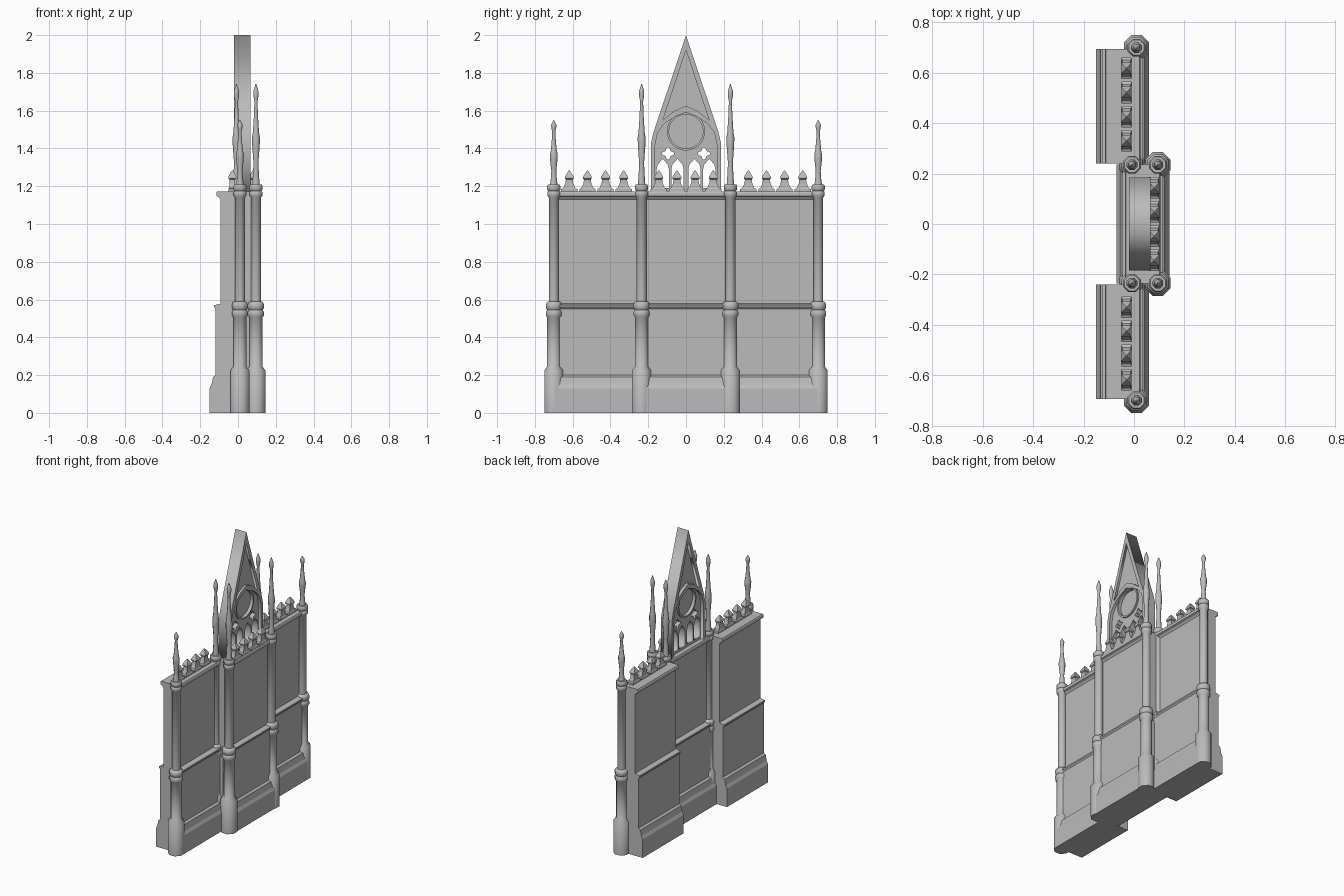
import bpy, bmesh, math
from mathutils import Matrix

cube = bpy.data.objects.get("Cube")
if cube:
    bpy.data.objects.remove(cube, do_unlink=True)

stone = bpy.data.materials.new("grey_stone")
stone.use_nodes = True
COLOUR = (0.5, 0.5, 0.5, 1)
stone.diffuse_color = COLOUR
stone.node_tree.nodes["Principled BSDF"].inputs["Base Color"].default_value = COLOUR


def add_mesh(name, mesh, smooth=False):
    obj = bpy.data.objects.new(name, mesh)
    bpy.context.scene.collection.objects.link(obj)
    mesh.materials.clear()
    mesh.materials.append(stone)
    if smooth:
        bpy.ops.object.select_all(action='DESELECT')
        obj.select_set(True)
        bpy.context.view_layer.objects.active = obj
        bpy.ops.object.shade_smooth_by_angle(angle=math.radians(50))
    return obj


def loft(name, rings, smooth=False):
    """Skin a list of closed point rings and cap both ends."""
    bm = bmesh.new()
    loops = [[bm.verts.new(p) for p in ring] for ring in rings]
    n = len(loops[0])
    for a, b in zip(loops, loops[1:]):
        for i in range(n):
            j = (i + 1) % n
            bm.faces.new((a[i], a[j], b[j], b[i]))
    bm.faces.new(loops[0])
    bm.faces.new(loops[-1])
    bmesh.ops.recalc_face_normals(bm, faces=bm.faces)
    mesh = bpy.data.meshes.new(name)
    bm.to_mesh(mesh)
    bm.free()
    return add_mesh(name, mesh, smooth)


def octagon_turning(name, x, y, profile):
    """Eight-sided turning; profile holds (half width, height)."""
    rings = []
    for half, z in profile:
        r = half / math.cos(math.pi / 8)
        rings.append([(x + r * math.cos((k + .5) * math.pi / 4),
                       y + r * math.sin((k + .5) * math.pi / 4), z) for k in range(8)])
    return loft(name, rings, True)


def plate(name, outlines, x0, x1):
    """Flat plate in the y-z plane; later outlines cut holes."""
    curve = bpy.data.curves.new(name, 'CURVE')
    curve.dimensions = '2D'
    curve.fill_mode = 'BOTH'
    curve.extrude = (x1 - x0) / 2
    for pts in outlines:
        spline = curve.splines.new('POLY')
        spline.points.add(len(pts) - 1)
        for point, (y, z) in zip(spline.points, pts):
            point.co = (y, z, 0, 1)
        spline.use_cyclic_u = True
    temp = bpy.data.objects.new(name + "_outline", curve)
    bpy.context.scene.collection.objects.link(temp)
    graph = bpy.context.evaluated_depsgraph_get()
    mesh = bpy.data.meshes.new_from_object(temp.evaluated_get(graph))
    bpy.data.objects.remove(temp, do_unlink=True)
    # local x, y, z become world y, z, x
    mesh.transform(Matrix(((0, 0, 1, (x0 + x1) / 2), (1, 0, 0, 0), (0, 1, 0, 0), (0, 0, 0, 1))))
    return add_mesh(name, mesh)


def mirrored(half):
    """Complete a right-hand outline that starts and ends on or near the axis."""
    return half + [(-y, z) for y, z in reversed(half) if y > 0]


def circle(y, z, r, n=32):
    return [(y + r * math.cos(2 * math.pi * k / n), z + r * math.sin(2 * math.pi * k / n))
            for k in range(n)]


# Wall bays: one moulded section, (half depth, height), run along y
WALL = [(.105, 0), (.105, .13), (.095, .15), (.087, .19), (.073, .2), (.073, .55),
        (.081, .56), (.081, .57), (.047, .578), (.047, 1.13), (.056, 1.142),
        (.07, 1.148), (.07, 1.165), (.066, 1.172)]


def wall(name, x, y0, y1):
    section = [(x + d, z) for d, z in WALL] + [(x - d, z) for d, z in reversed(WALL)]
    loft(name, [[(px, y, pz) for px, pz in section] for y in (y0, y1)])


wall("left_wing_wall", -.045, .24, .695)
wall("right_wing_wall", -.045, -.695, -.24)
wall("centre_wall", .035, -.237, .237)

# Octagonal buttress towers with collars and turned pinnacles
SHAFT = [(.05, 0), (.05, .225), (.035, .245), (.035, .505), (.042, .515), (.042, .535),
         (.036, .545), (.042, .555), (.042, .575), (.036, .587), (.026, .59), (.026, 1.14),
         (.034, 1.15), (.034, 1.168), (.029, 1.175), (.035, 1.182), (.035, 1.2), (.03, 1.21)]
SPIRE = [(.02, 0), (.016, .1), (.013, .22), (.02, .4), (.021, .47), (.016, .53),
         (.011, .68), (.008, .83), (.013, .88), (.014, .93), (.007, .97), (.002, 1)]


def tower(name, x, y, top):
    octagon_turning(name + "_shaft", x, y, SHAFT)
    octagon_turning(name + "_pinnacle", x, y, [(r, 1.205 + t * (top - 1.205)) for r, t in SPIRE])


for side, s in (("left", 1), ("right", -1)):
    tower(side + "_end_tower", .01, s * .7, 1.55)
    tower(side + "_front_tower", .095, s * .235, 1.74)
    tower(side + "_rear_tower", -.008, s * .235, 1.74)

# Pointed cresting along the wall tops: (half depth, half width, height)
CREST = [(.02, .043, 1.165), (.02, .043, 1.185), (.017, .032, 1.19), (.014, .021, 1.215),
         (.014, .018, 1.235), (.021, .023, 1.24), (.021, .023, 1.25),
         (.01, .01, 1.272), (.003, .003, 1.282)]


def crest(name, x, y):
    loft(name, [[(x + a, y + b, z), (x - a, y + b, z), (x - a, y - b, z), (x + a, y - b, z)]
                for a, b, z in CREST])


for k in range(4):
    crest(f"centre_crest_{k + 1}", .08, (k - 1.5) * .096)
    crest(f"left_crest_{k + 1}", -.03, .33 + k * .096)
    crest(f"right_crest_{k + 1}", -.03, -.33 - k * .096)

# Gable frame with an arched opening and a triangular opening
gable = mirrored([(.185, 1.16), (.185, 1.43), (.172, 1.485), (0, 2)])
arch = mirrored([(.163, 1.165), (.163, 1.42), (.15, 1.485), (.115, 1.53), (.06, 1.567), (0, 1.592)])
triangle = mirrored([(0, 1.625), (.06, 1.6), (.122, 1.55), (0, 1.92)])
plate("gable_frame", [gable, arch, triangle], -.02, .065)
plate("gable_triangle_panel", [triangle], .0, .05)

# Tracery: four pointed lancets, two trefoil-like lights and a blind round window
def lancet(y, w=.033, low=1.19, spring=1.29):
    return [(y - w, low), (y + w, low), (y + w, spring), (y + w * .8, spring + .025),
            (y, spring + .055), (y - w * .8, spring + .025), (y - w, spring)]


def foil(y, z, r=.026, n=32):
    return [(y + r * (1 + .28 * math.cos(4 * a)) * math.cos(a),
             z + r * (1 + .28 * math.cos(4 * a)) * math.sin(a))
            for a in (2 * math.pi * k / n for k in range(n))]


holes = [lancet(y) for y in (-.123, -.045, .045, .123)]
holes += [foil(-.095, 1.373), foil(.095, 1.373)]
plate("tracery", [arch] + holes + [circle(0, 1.49, .09)], .0, .045)
plate("round_window_panel", [circle(0, 1.49, .093)], .012, .033)
plate("round_window_rim", [circle(0, 1.49, .101), circle(0, 1.49, .09)], -.01, .055)
